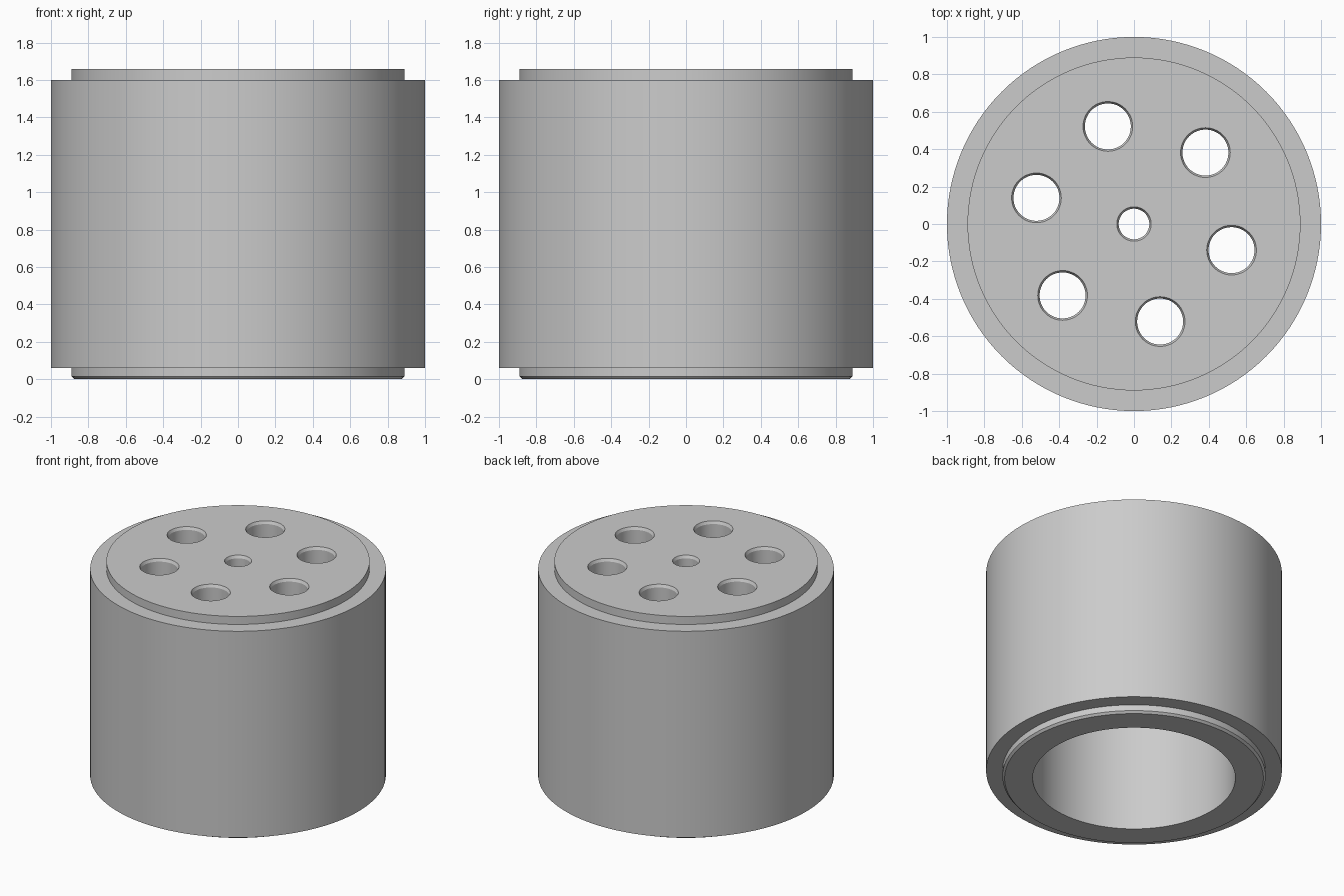
import bpy, bmesh, math
from mathutils import Matrix

if "Cube" in bpy.data.objects:
    bpy.data.objects.remove(bpy.data.objects["Cube"], do_unlink=True)

HEIGHT = 1.66
PLATE = 0.2          # thickness of the closed top
BEVEL = 0.015

metal = bpy.data.materials.new("plain grey")
metal.use_nodes = True
grey = (0.6, 0.6, 0.6, 1)
metal.diffuse_color = grey
metal.node_tree.nodes["Principled BSDF"].inputs["Base Color"].default_value = grey


def lathe(name, profile, segments, places=((0, 0),)):
    """Turn an axis-to-axis (radius, z) profile into a solid at each place."""
    bm = bmesh.new()
    for x, y in places:
        verts = [bm.verts.new((r, 0, z)) for r, z in profile]
        edges = [bm.edges.new(pair) for pair in zip(verts, verts[1:])]
        made = bmesh.ops.spin(bm, geom=verts + edges, cent=(0, 0, 0), axis=(0, 0, 1),
                              angle=math.tau, steps=segments, use_duplicate=False)
        new = {v for v in bm.verts if not v.tag}
        bmesh.ops.remove_doubles(bm, verts=list(new), dist=1e-4)
        new = [v for v in bm.verts if not v.tag]
        bmesh.ops.transform(bm, matrix=Matrix.Translation((x, y, 0)), verts=new)
        for v in new:
            v.tag = True
    bmesh.ops.recalc_face_normals(bm, faces=bm.faces)
    mesh = bpy.data.meshes.new(name)
    bm.to_mesh(mesh)
    bm.free()
    obj = bpy.data.objects.new(name, mesh)
    bpy.context.collection.objects.link(obj)
    mesh.materials.append(metal)
    return obj


def hole_profile(radius):
    """Drill shape with a countersunk mouth at the top face."""
    over = 0.02
    return [(0, HEIGHT - PLATE - 0.1), (radius, HEIGHT - PLATE - 0.1),
            (radius, HEIGHT - 0.02), (radius + 0.01, HEIGHT),
            (radius + 0.01, HEIGHT + over), (0, HEIGHT + over)]


# Cup-shaped body: open bore below, stepped rims at both ends
core, outer, bore = 0.89, 1.0, 0.685
body = lathe("cylinder_body", [
    (0, HEIGHT - PLATE), (bore, HEIGHT - PLATE), (bore, 0),
    (core - BEVEL, 0), (core, BEVEL), (core, 0.06),
    (outer, 0.06), (outer, 1.6), (core, 1.6), (core, HEIGHT), (0, HEIGHT)], 128)

# Ring of six holes and the centre hole
ring = [(0.54 * math.cos(a), 0.54 * math.sin(a))
        for a in (math.radians(45 + 60 * i) for i in range(6))]
cutters = [lathe("ring_hole_cutter", hole_profile(0.123), 48, ring),
           lathe("centre_hole_cutter", hole_profile(0.082), 48)]

bpy.ops.object.select_all(action="DESELECT")
bpy.context.view_layer.objects.active = body
body.select_set(True)
for cutter in cutters:
    cutter.hide_render = True
    cut = body.modifiers.new("cut", "BOOLEAN")
    cut.operation = "DIFFERENCE"
    cut.solver = "EXACT"
    cut.object = cutter
    bpy.ops.object.modifier_apply(modifier=cut.name)
    bpy.data.objects.remove(cutter, do_unlink=True)

bpy.ops.object.shade_smooth_by_angle(angle=math.radians(25))
